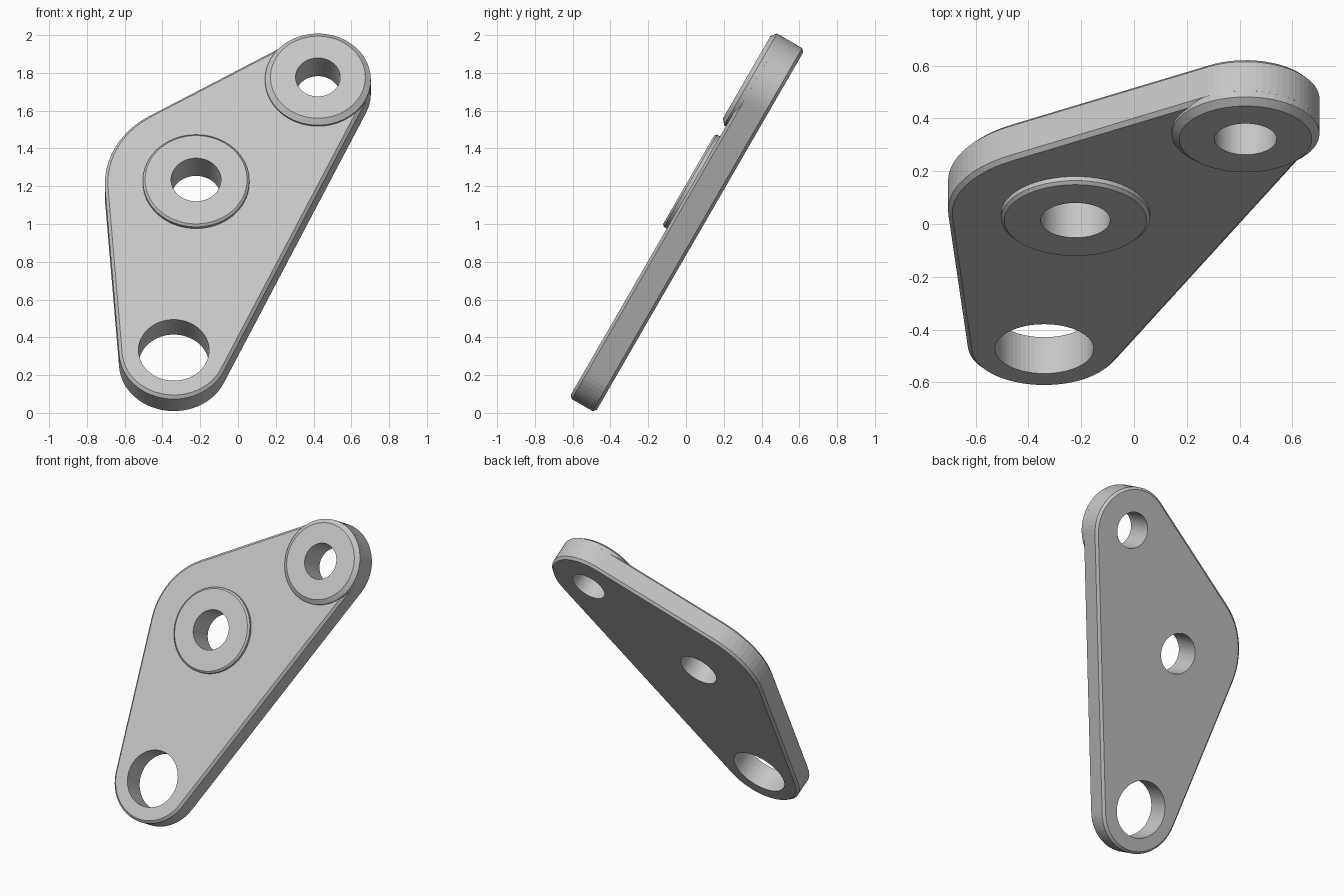
import bpy, bmesh
from math import acos, atan2, ceil, cos, sin, pi, radians, tau
from mathutils import Matrix

cube = bpy.data.objects.get("Cube")
if cube:
    bpy.data.objects.remove(cube, do_unlink=True)

# One plain grey for the whole part
grey = bpy.data.materials.new("light grey")
grey.use_nodes = True
colour = (0.56, 0.56, 0.56, 1)
grey.diffuse_color = colour
grey.node_tree.nodes["Principled BSDF"].inputs["Base Color"].default_value = colour

# The part lies flat in local space, then leans back
LEAN = Matrix.Translation((0, 0, 1)) @ Matrix.Rotation(radians(60), 4, "X")
FRONT, BACK, CHAMFER = 0.076, -0.083, 0.016
SEGMENTS = 64

# Lobes counter-clockwise: centre x, centre y, outer radius, hole radius
LOWER = (-0.34, -0.815, 0.29, 0.187)
UPPER = (0.423, 0.834, 0.28, 0.118)
MIDDLE = (-0.222, 0.21, 0.483, 0.132)
LOBES = [LOWER, UPPER, MIDDLE]


def tangent_angle(a, b):
    """Direction of the normal of the outer tangent from lobe a to lobe b."""
    dx, dy = b[0] - a[0], b[1] - a[1]
    return atan2(dy, dx) - acos((a[2] - b[2]) / (dx * dx + dy * dy) ** 0.5)


def outline(inset):
    """Arcs around the three lobes, joined by straight tangents."""
    points = []
    for i, lobe in enumerate(LOBES):
        start = tangent_angle(LOBES[i - 1], lobe)
        sweep = (tangent_angle(lobe, LOBES[(i + 1) % 3]) - start) % tau
        steps = ceil(sweep / (tau / SEGMENTS))
        radius = lobe[2] - inset
        for k in range(steps + 1):
            t = start + sweep * k / steps
            points.append((lobe[0] + radius * cos(t), lobe[1] + radius * sin(t)))
    return points


def circle(lobe, radius):
    return [(lobe[0] + radius * cos(tau * k / SEGMENTS),
             lobe[1] + radius * sin(tau * k / SEGMENTS)) for k in range(SEGMENTS)]


def loft(name, layers):
    """Closed solid through (outline, height) layers, bottom to top."""
    bm = bmesh.new()
    rings = [[bm.verts.new((x, y, h)) for x, y in pts] for pts, h in layers]
    for low, high in zip(rings, rings[1:]):
        n = len(low)
        for i in range(n):
            j = (i + 1) % n
            bm.faces.new((low[i], low[j], high[j], high[i]))
    bm.faces.new(rings[0][::-1])
    bm.faces.new(rings[-1])
    mesh = bpy.data.meshes.new(name)
    bm.to_mesh(mesh)
    bm.free()
    mesh.materials.append(grey)
    obj = bpy.data.objects.new(name, mesh)
    bpy.context.collection.objects.link(obj)
    obj.matrix_world = LEAN
    return obj


def boss(name, lobe, radius, top_radius, shoulder, top):
    return loft(name, [(circle(lobe, radius), FRONT - CHAMFER),
                       (circle(lobe, radius), shoulder),
                       (circle(lobe, top_radius), top)])


# Chamfered plate and the two raised bosses
plate = loft("plate", [(outline(CHAMFER), BACK), (outline(0), BACK + CHAMFER),
                       (outline(0), FRONT - CHAMFER), (outline(CHAMFER), FRONT)])
upper_boss = boss("upper_boss", UPPER, 0.28, 0.251, 0.087, 0.11)
middle_boss = boss("middle_boss", MIDDLE, 0.282, 0.27, 0.094, 0.105)

# Through holes
cutters = []
for lobe, targets in ((LOWER, [plate]), (UPPER, [plate, upper_boss]),
                      (MIDDLE, [plate, middle_boss])):
    ring = circle(lobe, lobe[3])
    cutter = loft("hole_cutter", [(ring, -0.5), (ring, 0.5)])
    cutter.hide_render = True
    cutters.append(cutter)
    for target in targets:
        cut = target.modifiers.new("hole", "BOOLEAN")
        cut.operation = "DIFFERENCE"
        cut.solver = "EXACT"
        cut.object = cutter

# Bake the holes and drop the cutters
bpy.context.view_layer.update()
graph = bpy.context.evaluated_depsgraph_get()
for part in (plate, upper_boss, middle_boss):
    baked = bpy.data.meshes.new_from_object(part.evaluated_get(graph))
    part.modifiers.clear()
    part.data = baked
for cutter in cutters:
    bpy.data.objects.remove(cutter, do_unlink=True)
